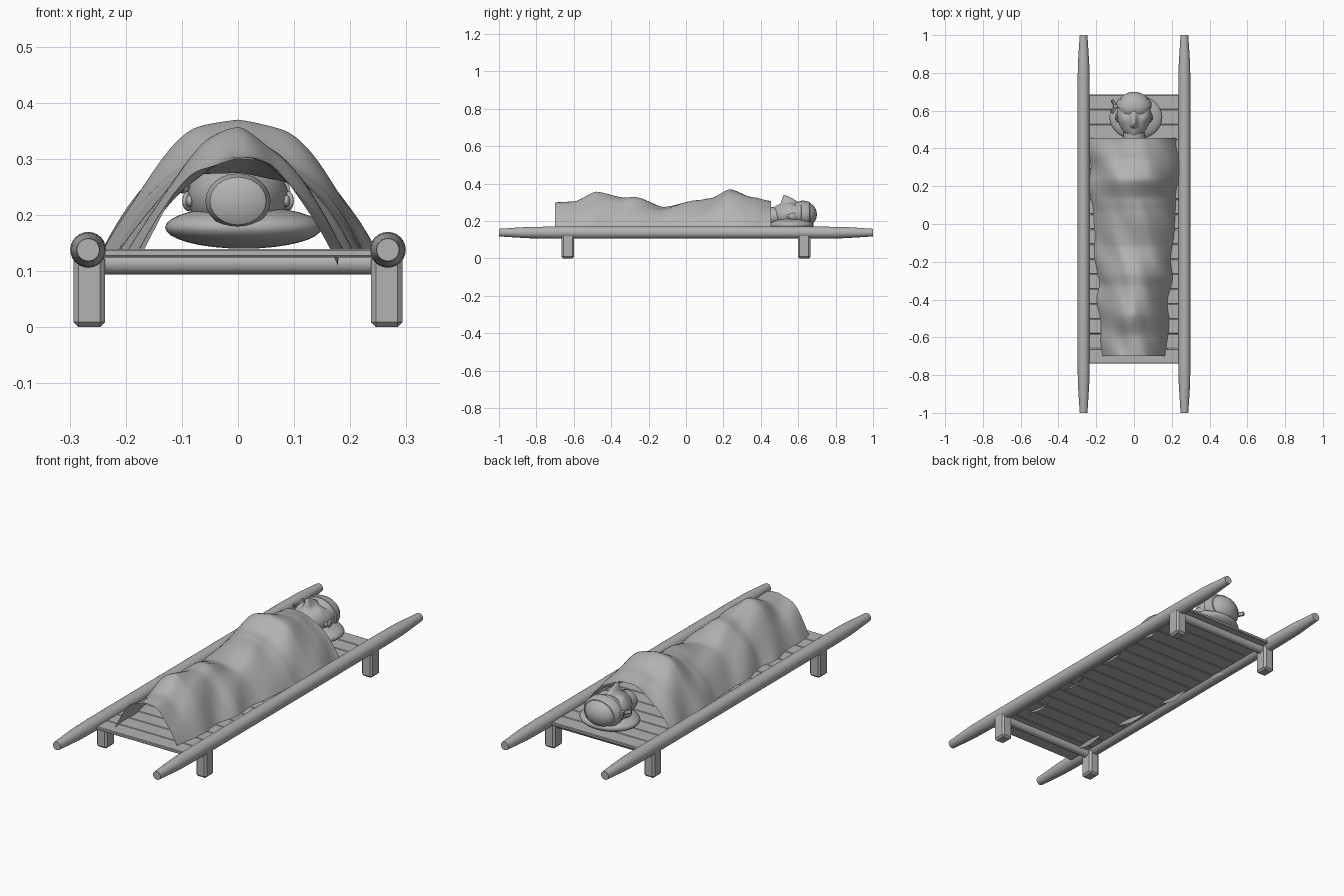
import bpy
import bmesh
from math import sin, cos, pi, exp, radians
from mathutils import Matrix, Vector

default_cube = bpy.data.objects.get("Cube")
if default_cube:
    bpy.data.objects.remove(default_cube, do_unlink=True)

grey = bpy.data.materials.new("plain_grey")
grey.use_nodes = True
colour = (0.45, 0.45, 0.45, 1)
grey.diffuse_color = colour
grey.node_tree.nodes["Principled BSDF"].inputs["Base Color"].default_value = colour


def finish(name, bm, angle=35):
    """Turn a bmesh into a named, shaded object."""
    mesh = bpy.data.meshes.new(name)
    bm.to_mesh(mesh)
    bm.free()
    mesh.materials.append(grey)
    obj = bpy.data.objects.new(name, mesh)
    bpy.context.collection.objects.link(obj)
    bpy.ops.object.select_all(action="DESELECT")
    obj.select_set(True)
    bpy.context.view_layer.objects.active = obj
    bpy.ops.object.shade_smooth_by_angle(angle=radians(angle))
    return obj


def box(name, centre, size, bevel):
    bm = bmesh.new()
    bmesh.ops.create_cube(bm, size=1)
    bmesh.ops.scale(bm, vec=size, verts=bm.verts)
    bmesh.ops.bevel(bm, geom=bm.edges[:], offset=bevel, segments=1, affect="EDGES")
    bmesh.ops.translate(bm, vec=centre, verts=bm.verts)
    return finish(name, bm, 25)


def lathe(name, profile, placement, sides=24):
    """Closed rod of (radius, distance) rings along local z."""
    bm = bmesh.new()
    rings = [[bm.verts.new((r * cos(2 * pi * i / sides), r * sin(2 * pi * i / sides), d))
              for i in range(sides)] for r, d in profile]
    for a, b in zip(rings, rings[1:]):
        for i in range(sides):
            j = (i + 1) % sides
            bm.faces.new((a[i], a[j], b[j], b[i]))
    bm.faces.new(rings[0][::-1])
    bm.faces.new(rings[-1])
    bm.transform(placement)
    return finish(name, bm)


def ellipsoid(name, centre, radii, shape=None, detail=32, turn=0):
    bm = bmesh.new()
    bmesh.ops.create_uvsphere(bm, u_segments=detail, v_segments=detail // 2, radius=1)
    if shape:
        bm.transform(Matrix.Rotation(pi / 2, 4, "X"))
    bmesh.ops.scale(bm, vec=radii, verts=bm.verts)
    bm.transform(Matrix.Translation(centre) @ Matrix.Rotation(turn, 4, "Z"))
    if shape:
        for v in bm.verts:
            shape(v.co)
    return finish(name, bm, 80)


def curve_value(points, y, column):
    """Smooth interpolation through a short list of stations."""
    for a, b in zip(points, points[1:]):
        if y <= b[0]:
            t = (y - a[0]) / (b[0] - a[0])
            t = t * t * (3 - 2 * t) * 0.6 + t * 0.4
            return a[column] + (b[column] - a[column]) * t
    return points[-1][column]


# Poles, legs and crossbars
along_y = Matrix.Rotation(-pi / 2, 4, "X")
along_x = Matrix.Rotation(pi / 2, 4, "Y")
half_pole = [(0.032, 0.72), (0.03, 0.85), (0.021, 0.99), (0.02, 1)]
pole_profile = [(r, -d) for r, d in reversed(half_pole)] + half_pole
for side, sx in (("left", 1), ("right", -1)):
    lathe(side + "_pole", pole_profile,
          Matrix.Translation((sx * 0.267, 0, 0.138)) @ along_y)
    for end, sy in (("front", -1), ("back", 1)):
        box(f"{end}_{side}_leg", (sx * 0.265, sy * 0.632, 0.065), (0.056, 0.066, 0.13), 0.009)
for end, sy in (("front", -1), ("back", 1)):
    lathe(end + "_crossbar", [(0.02, -0.26), (0.02, 0.26)],
          Matrix.Translation((0, sy * 0.632, 0.114)) @ along_x)

# Bed of planks
count, bed_front, bed_back = 18, -0.74, 0.685
pitch = (bed_back - bed_front) / count
for i in range(count):
    box(f"plank_{i + 1}", (0, bed_front + pitch * (i + 0.5), 0.132),
        (0.49, pitch - 0.001, 0.015), 0.003)

# Blanket: stations of y, crest height, half width, roundness
stations = [(-0.7, 0.3, 0.175, 2.2), (-0.6, 0.303, 0.187, 2), (-0.48, 0.357, 0.195, 1.6),
            (-0.33, 0.325, 0.2, 1.8), (-0.27, 0.328, 0.208, 1.9), (-0.12, 0.275, 0.218, 2.3),
            (0.06, 0.31, 0.228, 2.2), (0.13, 0.32, 0.235, 2.2), (0.235, 0.37, 0.246, 2.2),
            (0.36, 0.325, 0.249, 2.3), (0.455, 0.305, 0.24, 2.3)]
rows, columns, foot, chest = 110, 56, -0.7, 0.455
bm = bmesh.new()
grid = []
for r in range(rows + 1):
    y = foot + (chest - foot) * r / rows
    line = []
    for c in range(columns + 1):
        t = 2 * c / columns - 1
        s = sin(t * pi / 2) * 0.6 + t * 0.4
        top, width, power = (curve_value(stations, y, k) for k in (1, 2, 3))
        hem = 0.118 + 0.012 * sin(22 * y + 2 * t)
        fold = 0.009 * sin(19 * y + 7 * s) * min(1, 3 * abs(s)) * (1 - s * s)
        ripple = 0.004 * sin(31 * y + 5 * s) * s
        z = hem + (top - hem) * (1 - abs(s) ** power) + fold
        line.append(bm.verts.new((s * width + ripple, y, z)))
    grid.append(line)
for a, b in zip(grid, grid[1:]):
    for c in range(columns):
        bm.faces.new((a[c], a[c + 1], b[c + 1], b[c]))
finish("blanket", bm, 80)

# Pillow
ellipsoid("pillow", (0.01, 0.565, 0.178), (0.14, 0.118, 0.038))


# Head lying face up
def face_shape(p):
    def bump(x, y, width, length):
        return exp(-((p.x - x) / width) ** 2 - ((p.y - y) / length) ** 2)

    jaw = max(0, min(1, (0.58 - p.y) / 0.12))
    if p.z > 0.225:
        nose_slope = max(0, min(1, (0.605 - p.y) / 0.08)) if p.y > 0.52 else max(0, 1 - (0.52 - p.y) / 0.016)
        p.z += 0.046 * nose_slope * exp(-(p.x / 0.016) ** 2)
        p.z += 0.006 * bump(0, 0.62, 0.07, 0.015)
        p.z += 0.007 * bump(0, 0.497, 0.028, 0.007) + 0.007 * bump(0, 0.483, 0.024, 0.006)
        p.z += 0.014 * bump(0, 0.464, 0.03, 0.014)
        for sx in (-1, 1):
            p.z -= 0.012 * bump(sx * 0.036, 0.59, 0.02, 0.014)
            p.z += 0.006 * bump(sx * 0.036, 0.588, 0.012, 0.008)
            p.z += 0.006 * bump(sx * 0.055, 0.55, 0.02, 0.02)
    p.x *= 1 - 0.12 * jaw


ellipsoid("head", (0, 0.575, 0.232), (0.09, 0.118, 0.068), face_shape, 96)
ellipsoid("skull_cap", (0, 0.622, 0.235), (0.088, 0.078, 0.072))
lathe("neck", [(0.03, 0), (0.05, 0.01), (0.058, 0.03), (0.05, 0.09)],
      Matrix.Translation((0, 0.43, 0.225)) @ along_y @ Matrix.Diagonal((1, 0.85, 1, 1)))

# Ears
for side, sx in (("left", 1), ("right", -1)):
    ellipsoid(side + "_ear", (sx * 0.089, 0.572, 0.225), (0.008, 0.024, 0.018), turn=sx * 0.3, detail=16)
    ellipsoid(side + "_ear_lobe", (sx * 0.086, 0.552, 0.225), (0.007, 0.014, 0.011), detail=16)

# Bandage around the brow with a knot at the side
band = Matrix.Translation((0, 0.615, 0.235)) @ along_y @ Matrix.Diagonal((1, 0.79, 1, 1))
lathe("bandage", [(0.086, 0), (0.094, 0.003), (0.092, 0.03), (0.082, 0.046), (0.078, 0.047)],
      band, 40)
ellipsoid("bandage_knot", (-0.097, 0.622, 0.25), (0.011, 0.012, 0.012), detail=16)
for name, y, turn in (("upper", 0.642, -0.5), ("lower", 0.602, 0.5)):
    tail = box(name + "_bandage_tail", Vector((0, 0, 0)), (0.014, 0.036, 0.02), 0.003)
    tail.location = (-0.108, y, 0.25)
    tail.rotation_euler = (0, 0.3, -turn)
